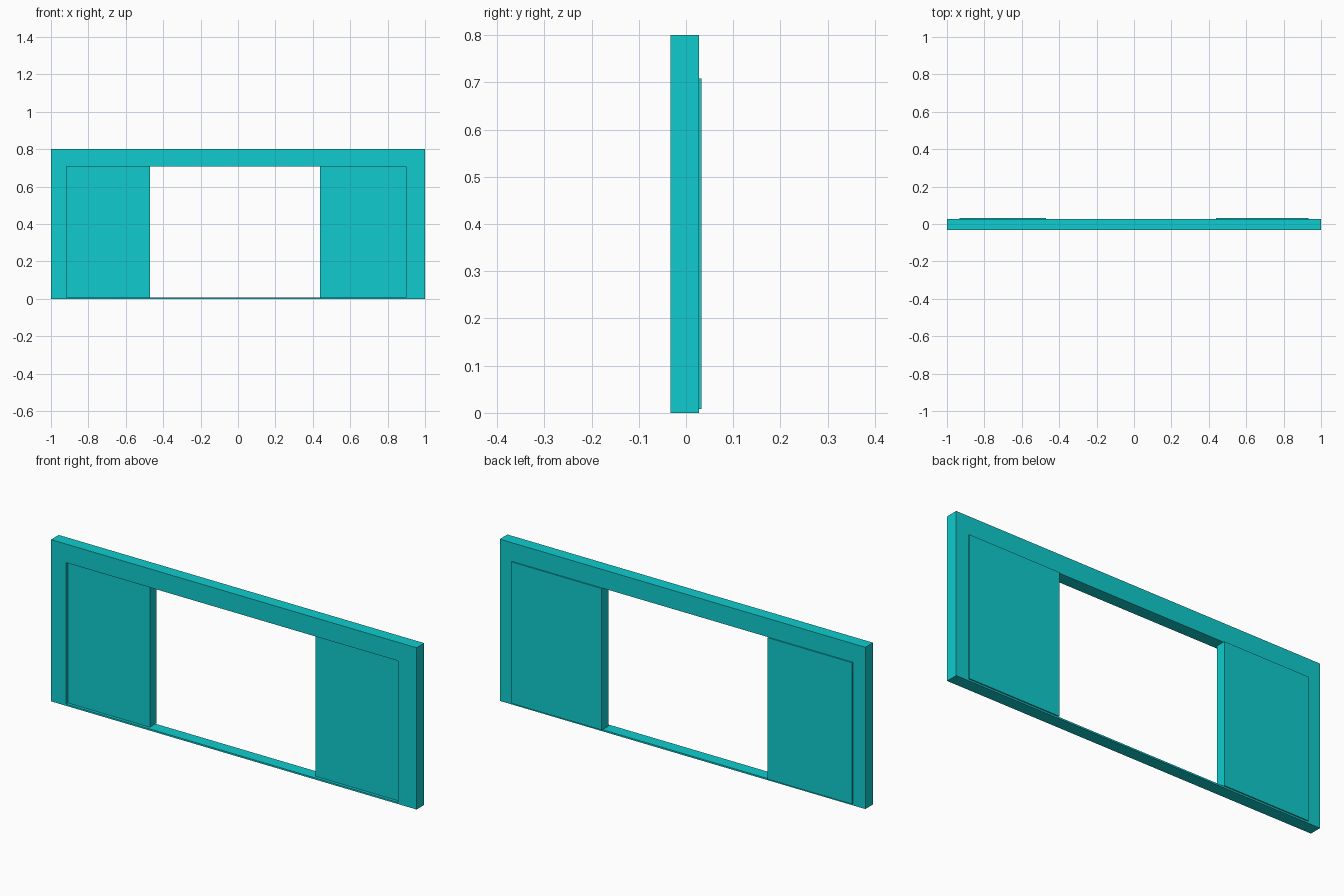
import bpy
import bmesh

cube = bpy.data.objects.get("Cube")
if cube:
    bpy.data.objects.remove(cube, do_unlink=True)

# Single turquoise finish
turquoise = bpy.data.materials.new("turquoise")
turquoise.use_nodes = True
colour = (0.005, 0.60, 0.61, 1)
turquoise.diffuse_color = colour
turquoise.node_tree.nodes["Principled BSDF"].inputs["Base Color"].default_value = colour


def rectangle(bm, x0, x1, z0, z1, y):
    return [bm.verts.new((x, y, z)) for x, z in ((x0, z0), (x1, z0), (x1, z1), (x0, z1))]


def extrude_back(name, bm, depth):
    """Give the flat front faces thickness towards +y and make an object."""
    result = bmesh.ops.extrude_face_region(bm, geom=bm.faces[:], use_keep_orig=True)
    moved = [v for v in result["geom"] if isinstance(v, bmesh.types.BMVert)]
    bmesh.ops.translate(bm, verts=moved, vec=(0, depth, 0))
    bmesh.ops.recalc_face_normals(bm, faces=bm.faces[:])
    mesh = bpy.data.meshes.new(name)
    bm.to_mesh(mesh)
    bm.free()
    mesh.materials.append(turquoise)
    bpy.context.collection.objects.link(bpy.data.objects.new(name, mesh))


# Surround with a wide opening and a thin sill
bm = bmesh.new()
outer = rectangle(bm, -1, 1, 0, 0.8, -0.033)
inner = rectangle(bm, -0.918, 0.898, 0.008, 0.708, -0.033)
for i in range(4):
    j = (i + 1) % 4
    bm.faces.new((outer[i], outer[j], inner[j], inner[i]))
extrude_back("door_frame", bm, 0.06)

# Sliding panels, recessed at the front and slightly proud at the back
for name, x0, x1 in (("right_panel", -0.932, -0.47), ("left_panel", 0.438, 0.932)):
    bm = bmesh.new()
    bm.faces.new(rectangle(bm, x0, x1, 0.008, 0.708, -0.018))
    extrude_back(name, bm, 0.051)
